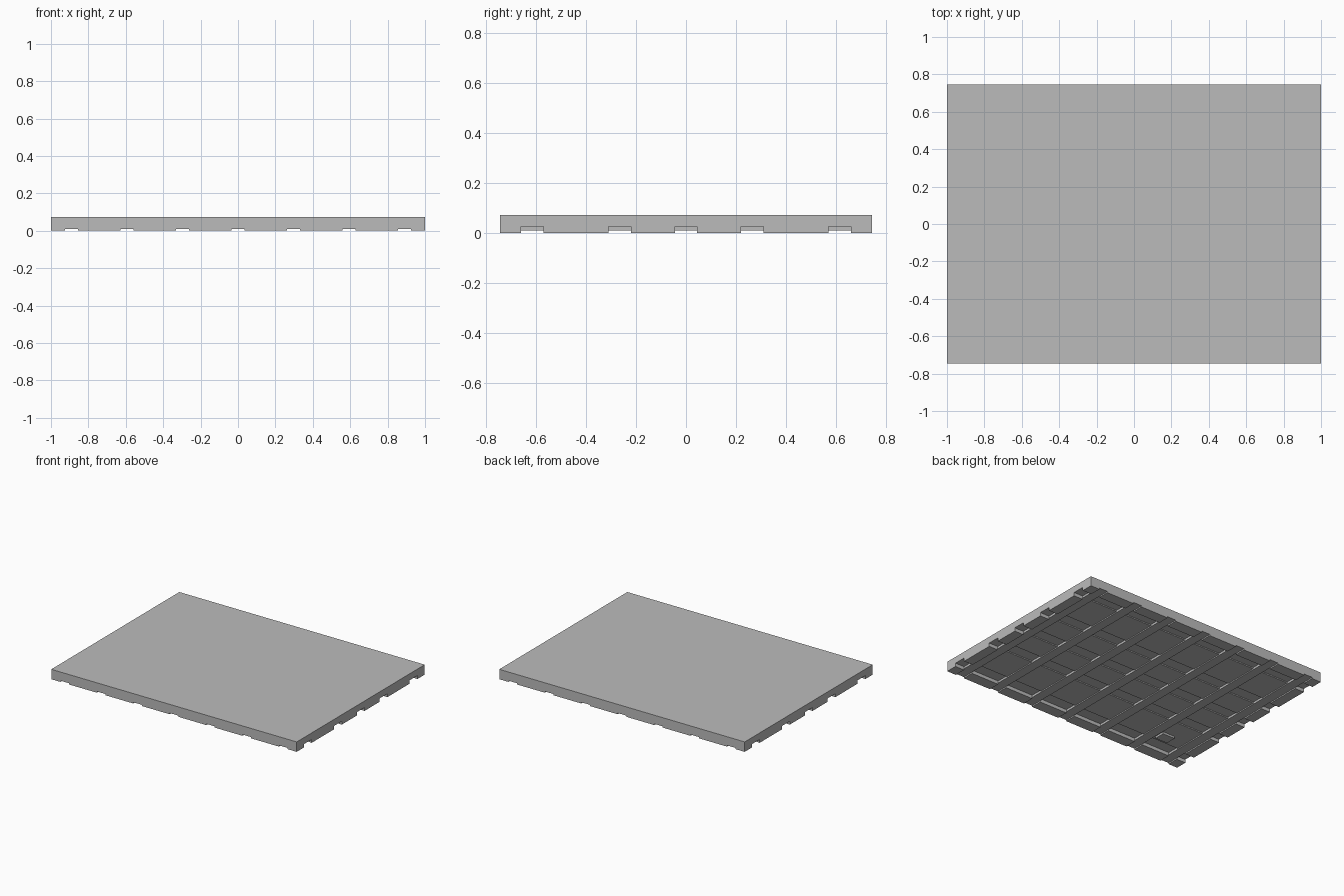
import bpy, bmesh
from mathutils import Vector

cube = bpy.data.objects.get("Cube")
if cube:
    bpy.data.objects.remove(cube, do_unlink=True)

HALF_X, HALF_Y, TOP = 1.0, 0.745, 0.073
RIB_Z, CHANNEL_Z, PAD_Z = 0.009, 0.025, 0.017
rib_centres = [0.297 * i for i in range(-3, 4)]
channel_centres = [-0.615, -0.265, 0, 0.265, 0.615]
RIB_HALF, CHANNEL_HALF = 0.035, 0.045

mat = bpy.data.materials.new("plain_grey")
mat.use_nodes = True
grey = (0.5, 0.5, 0.5, 1)
mat.diffuse_color = grey
mat.node_tree.nodes["Principled BSDF"].inputs["Base Color"].default_value = grey


def breaks(centres, half, limit):
    return [-limit] + [c + s * half for c in centres for s in (-1, 1)] + [limit]


def underside(x, y):
    """Height of the underside: rim, ribs, cross channels and shallow pads."""
    if abs(x) > HALF_X or abs(y) > HALF_Y:
        return TOP
    if any(abs(x - c) < RIB_HALF for c in rib_centres):
        return RIB_Z
    if any(abs(y - c) < CHANNEL_HALF for c in channel_centres):
        return CHANNEL_Z
    inner_x = rib_centres[-1] + RIB_HALF
    inner_y = channel_centres[-1] + CHANNEL_HALF
    if abs(x) > inner_x or abs(y) > inner_y:
        return 0.0
    return PAD_Z


bm = bmesh.new()


def quad(points, normal):
    face = bm.faces.new([bm.verts.new(p) for p in points])
    face.normal_update()
    if face.normal.dot(Vector(normal)) < 0:
        face.normal_flip()


xs = breaks(rib_centres, RIB_HALF, HALF_X)
ys = breaks(channel_centres, CHANNEL_HALF, HALF_Y)
EPS = 0.002

# Underside cells, each with the step walls facing away from it
for x0, x1 in zip(xs, xs[1:]):
    for y0, y1 in zip(ys, ys[1:]):
        cx, cy = (x0 + x1) / 2, (y0 + y1) / 2
        z = underside(cx, cy)
        quad([(x0, y0, z), (x1, y0, z), (x1, y1, z), (x0, y1, z)], (0, 0, -1))
        for x, side in ((x0, -1), (x1, 1)):
            h = underside(x + side * EPS, cy)
            if h > z:
                quad([(x, y0, z), (x, y1, z), (x, y1, h), (x, y0, h)], (side, 0, 0))
        for y, side in ((y0, -1), (y1, 1)):
            h = underside(cx, y + side * EPS)
            if h > z:
                quad([(x0, y, z), (x1, y, z), (x1, y, h), (x0, y, h)], (0, side, 0))

# Smooth top surface
quad([(-HALF_X, -HALF_Y, TOP), (HALF_X, -HALF_Y, TOP),
      (HALF_X, HALF_Y, TOP), (-HALF_X, HALF_Y, TOP)], (0, 0, 1))

bmesh.ops.remove_doubles(bm, verts=bm.verts, dist=0.0001)
mesh = bpy.data.meshes.new("ribbed_panel")
bm.to_mesh(mesh)
bm.free()
mesh.materials.append(mat)
panel = bpy.data.objects.new("ribbed_panel", mesh)
bpy.context.collection.objects.link(panel)

# Small locating block in one end bay of the underside
bpy.ops.mesh.primitive_cube_add(size=1, location=(-0.69, -0.5, 0.012))
block = bpy.context.object
block.name = "locating_block"
block.scale = (0.1, 0.08, 0.02)
block.data.materials.append(mat)
